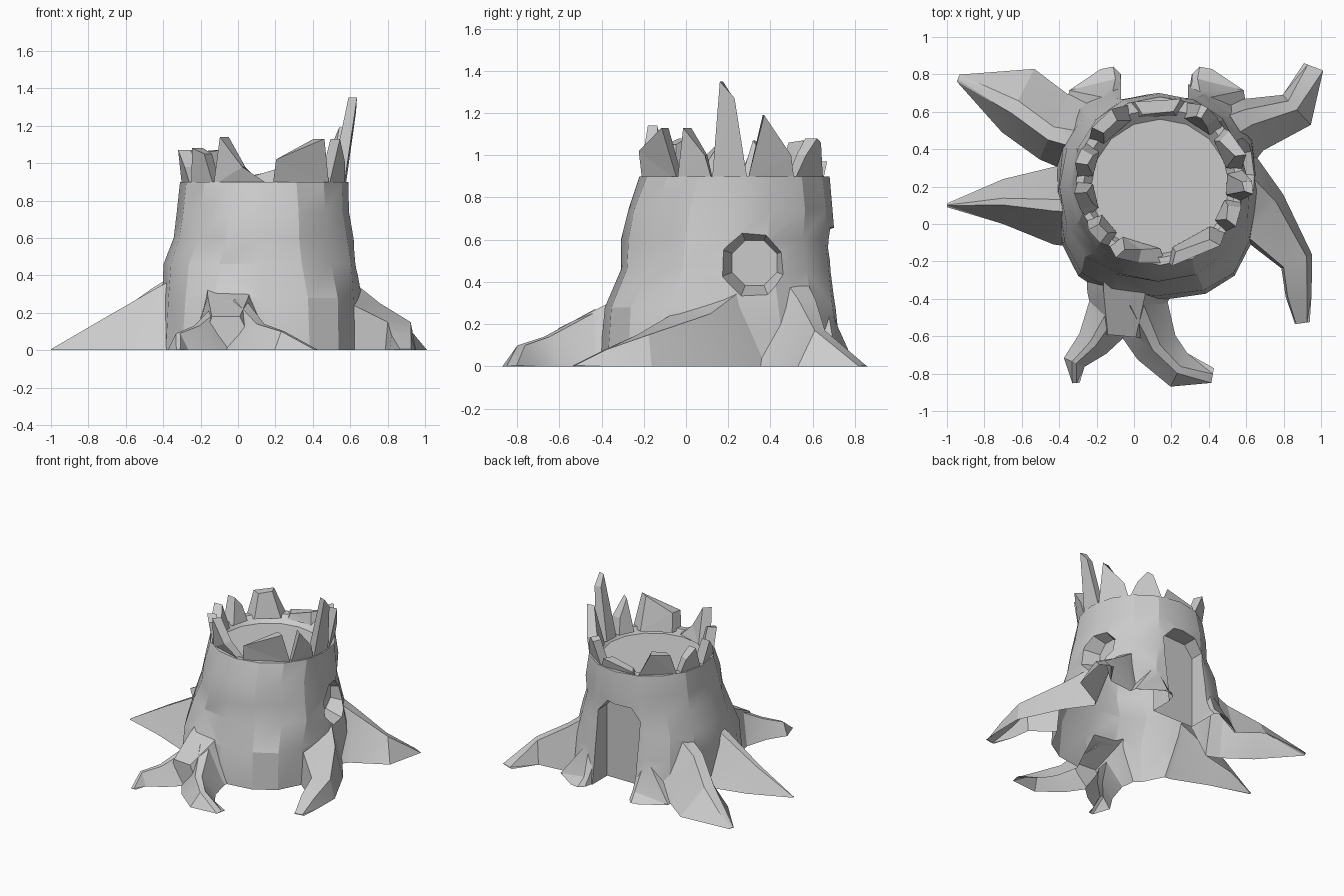
import bpy, bmesh, random
from math import cos, sin, radians, pi, copysign
from mathutils import Vector, Matrix

random.seed(4)
if "Cube" in bpy.data.objects:
    bpy.data.objects.remove(bpy.data.objects["Cube"], do_unlink=True)

GREY = (0.6, 0.6, 0.6, 1)
wood = bpy.data.materials.new("grey wood")
wood.use_nodes = True
wood.diffuse_color = GREY
wood.node_tree.nodes["Principled BSDF"].inputs["Base Color"].default_value = GREY
CENTRE = Vector((0.14, 0.23, 0))
SIDES = 16
BURIED = -0.1  # solids reach below ground and are trimmed there at the end


def finish(name, bm):
    bmesh.ops.recalc_face_normals(bm, faces=bm.faces)
    mesh = bpy.data.meshes.new(name)
    bm.to_mesh(mesh)
    bm.free()
    mesh.materials.append(wood)
    obj = bpy.data.objects.new(name, mesh)
    bpy.context.collection.objects.link(obj)
    return obj


def bridge(bm, a, b):
    n = len(a)
    for i in range(n):
        j = (i + 1) % n
        bm.faces.new((a[i], a[j], b[j], b[i]))


def combine(target, other, operation):
    mod = target.modifiers.new(other.name, "BOOLEAN")
    mod.object, mod.operation, mod.solver = other, operation, "EXACT"
    bpy.context.view_layer.objects.active = target
    bpy.ops.object.modifier_apply(modifier=mod.name)
    bpy.data.objects.remove(other, do_unlink=True)


# Trunk: rings from squarish base to round rim, then the sunken top
def ring(bm, z, cx, cy, rx, ry, power=1.0, jitter=0.0):
    verts = []
    for i in range(SIDES):
        a = 2 * pi * i / SIDES
        k = 1 + random.uniform(-jitter, jitter)
        x, y = (copysign(abs(t) ** power, t) * k for t in (cos(a), sin(a)))
        verts.append(bm.verts.new((cx + rx * x, cy + ry * y, z)))
    return verts


bm = bmesh.new()
rings = [ring(bm, *r) for r in (
    (BURIED, .12, .18, .54, .59, .74),
    (0, .12, .18, .54, .59, .74, .01),
    (.28, .125, .17, .53, .56, .78, .015),
    (.46, .12, .2, .52, .51, .9, .02),
    (.6, .13, .2, .48, .5, .95, .02),
    (.74, .135, .21, .465, .485, .95, .015),
    (.9, .14, .23, .45, .45),
    (.9, .14, .22, .41, .4),
    (.85, .14, .2, .37, .36))]
for a, b in zip(rings, rings[1:]):
    bridge(bm, a, b)
bm.faces.new(rings[0])
bm.faces.new(rings[-1])
trunk = finish("trunk_and_roots", bm)


# Roots: ridged sections (x, y, ridge height, half width) along a path;
# lean shifts the ridge sideways and flat widens it
def root(name, lean, flat, stations):
    bm = bmesh.new()
    rows = []
    for i, (x, y, z, w) in enumerate(stations):
        p, q = stations[max(i - 1, 0)], stations[min(i + 1, len(stations) - 1)]
        side = Vector((p[1] - q[1], q[0] - p[0], 0)).normalized() * w
        c, up, down = Vector((x, y, 0)), Vector((0, 0, z)), Vector((0, 0, BURIED))
        section = (c - side, c + side * (lean - flat) + up, c + side * (lean + flat) + up,
                   c + side, c + side + down, c - side + down)
        rows.append([bm.verts.new(v) for v in section])
    for a, b in zip(rows, rows[1:]):
        bridge(bm, a, b)
    bm.faces.new(rows[0])
    bm.faces.new(rows[-1])
    bmesh.ops.triangulate(bm, faces=bm.faces)
    combine(trunk, finish(name, bm), "UNION")


root("back_left_root", .3, .3, [(.45, .42, .48, .22), (.63, .53, .32, .15), (.87, .61, .17, .11), (.96, .84, .005, .055)])
root("front_left_root", -.1, .75, [(.54, .1, .37, .29), (.69, .04, .25, .16), (.87, -.2, .15, .09), (.88, -.38, .08, .07), (.9, -.53, .005, .04)])
root("front_root", -.1, .5, [(-.02, -.16, .4, .24), (-.03, -.38, .29, .22), (-.05, -.6, .18, .15)])
root("front_root_right_fork", 0, .2, [(-.08, -.42, .26, .16), (-.22, -.64, .13, .09), (-.32, -.74, .09, .06), (-.31, -.85, .005, .02)])
root("front_root_left_fork", 0, .2, [(.01, -.42, .27, .17), (.12, -.66, .14, .12), (.24, -.78, .1, .1), (.42, -.81, .005, .04)])
root("front_right_root", 0, .15, [(-.26, .1, .42, .23), (-.42, .1, .34, .21), (-.7, .12, .18, .12), (-1, .1, .005, .01)])
root("back_right_root", .2, .2, [(-.2, .48, .48, .25), (-.43, .52, .33, .19), (-.62, .66, .19, .19), (-.94, .78, .005, .02)])
# Flared wall on both sides of the doorway
for name, s in (("door_flare_left", 1), ("door_flare_right", -1)):
    root(name, s * .6, .25, [(.12 + s * x, y, z, w) for x, y, z, w in (
        (.3, .5, .72, .2), (.3, .68, .3, .17), (.24, .79, .06, .07), (.21, .82, .005, .03))])

# Round window recess on the +x side
bm = bmesh.new()
place = Matrix.Translation((.6, .325, .49)) @ Matrix.Rotation(pi / 2, 4, "Y") @ Matrix.Rotation(pi / 8, 4, "Z")
bmesh.ops.create_cone(bm, cap_ends=True, segments=8, radius1=.115, radius2=.19, depth=.2, matrix=place)
combine(trunk, finish("window_cutter", bm), "DIFFERENCE")

# Arched doorway recess in the back wall
bm = bmesh.new()
arch = [(-.07, -.2), (-.07, .56), (0, .65), (.2, .66), (.29, .56), (.29, -.2)]
bridge(bm, [bm.verts.new((x, .56, z)) for x, z in arch], [bm.verts.new((x, 1, z)) for x, z in arch])
bmesh.ops.holes_fill(bm, edges=bm.edges)
combine(trunk, finish("door_cutter", bm), "DIFFERENCE")

# Trim at the ground, leaving the underside open
bm = bmesh.new()
bm.from_mesh(trunk.data)
bmesh.ops.bisect_plane(bm, geom=bm.verts[:] + bm.edges[:] + bm.faces[:], dist=1e-5,
                       plane_co=(0, 0, 0), plane_no=(0, 0, 1), clear_inner=True)
bm.to_mesh(trunk.data)
bm.free()
bpy.ops.object.select_all(action="DESELECT")
trunk.select_set(True)
bpy.context.view_layer.objects.active = trunk
bpy.ops.object.shade_smooth_by_angle(angle=radians(22))


# Broken splinters around the rim: start angle, end angle, (angle, height) peaks
def splinter(name, start, end, peaks):
    bm = bmesh.new()

    def at(angle, z, r):
        a = radians(angle)
        return bm.verts.new(CENTRE + Vector((r * cos(a), r * sin(a), z)))
    profile = [(start, .88)] + peaks + [(end, .88)]
    mid = (start + end) / 2
    front = [at(a, z, .44 + .13 * (z - .88)) for a, z in profile]
    back = [at(mid + (a - mid) * .8, z, .36 + .2 * (z - .88)) for a, z in profile]
    bridge(bm, front, back)
    for loop in (front, back):
        bmesh.ops.triangulate(bm, faces=[bm.faces.new(loop)])
    finish(name, bm)


SPLINTERS = [
    (-84, -38, [(-82, 1.02), (-47, 1.13)]),
    (-38, -14, [(-31, 1.13), (-18, 1.0)]),
    (-14, 8, [(-8, 1.35), (0, 1.27)]),
    (8, 40, [(17, 1.19), (36, 1.0)]),
    (40, 72, [(48, 1.0), (57, 1.08), (62, 1.06)]),
    (72, 112, [(76, .97), (108, .92)]),
    (112, 150, [(124, 1.07), (142, 1.06)]),
    (152, 178, [(158, 1.0), (168, 1.07)]),
    (180, 206, [(188, 1.07), (200, .98)]),
    (208, 232, [(214, 1.08), (226, 1.05)]),
    (232, 274, [(240, 1.14), (255, .98)]),
]
for i, (start, end, peaks) in enumerate(SPLINTERS):
    splinter(f"rim_splinter_{i + 1}", start, end, peaks)
